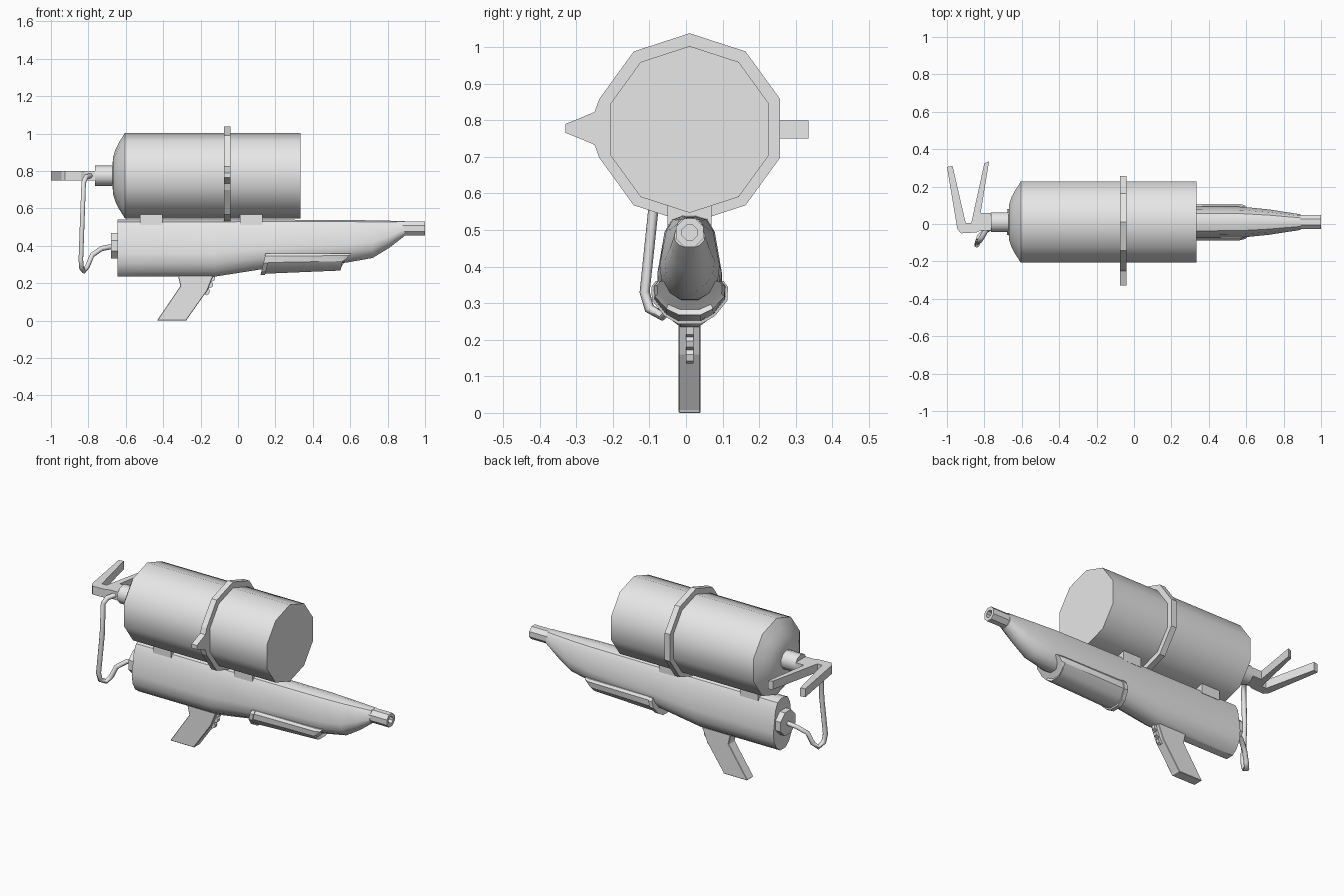
import bpy, bmesh
from math import sin, cos, pi, radians

cube = bpy.data.objects.get("Cube")
if cube:
    bpy.data.objects.remove(cube, do_unlink=True)

grey = bpy.data.materials.new("plain grey")
grey.use_nodes = True
grey.diffuse_color = (0.8, 0.8, 0.8, 1)
grey.node_tree.nodes["Principled BSDF"].inputs["Base Color"].default_value = (0.8, 0.8, 0.8, 1)
MID = 0.01  # side-to-side centre line


def finish(obj, angle):
    bpy.ops.object.select_all(action="DESELECT")
    obj.select_set(True)
    bpy.context.view_layer.objects.active = obj
    if angle:
        bpy.ops.object.shade_smooth_by_angle(angle=radians(angle))


def loft(name, rings, angle=0):
    """Skin a list of equal point rings and cap both ends."""
    bm = bmesh.new()
    rows = [[bm.verts.new(p) for p in ring] for ring in rings]
    n = len(rows[0])
    for a, b in zip(rows, rows[1:]):
        for i in range(n):
            bm.faces.new((a[i], a[(i + 1) % n], b[(i + 1) % n], b[i]))
    bm.faces.new(rows[0])
    bm.faces.new(rows[-1])
    bmesh.ops.recalc_face_normals(bm, faces=bm.faces)
    mesh = bpy.data.meshes.new(name)
    bm.to_mesh(mesh)
    bm.free()
    mesh.materials.append(grey)
    obj = bpy.data.objects.new(name, mesh)
    bpy.context.collection.objects.link(obj)
    finish(obj, angle)
    return obj


def lathe(name, profile, z, sides, angle=40, turn=0.0):
    """Turn (x, radius) points about a lengthwise axis."""
    turns = [pi / 2 + turn - 2 * pi * i / sides for i in range(sides)]
    return loft(name, [[(x, MID + r * cos(t), z + r * sin(t)) for t in turns]
                       for x, r in profile], angle)


def mirrored(half):
    """Close a half section given from bottom to top."""
    return half + [(-y, z) for y, z in reversed(half)]


def side_plate(name, outline, half, bevel=0.0):
    """Extrude an (x, z) outline across the model."""
    obj = loft(name, [[(x, MID + s * half, z) for x, z in outline] for s in (-1, 1)])
    if bevel:
        mod = obj.modifiers.new("edge", "BEVEL")
        mod.width = bevel
        mod.segments = 1
    return obj


# Tank with domed rear, neck and valve
TANK_Z = 0.775
lathe("tank", [(-0.67, 0.07), (-0.668, 0.1), (-0.655, 0.14), (-0.635, 0.18),
               (-0.605, 0.228), (0.335, 0.228)], TANK_Z, 10)
lathe("tank_neck", [(-0.765, 0.055), (-0.66, 0.055)], TANK_Z, 10)

# Strap round the tank, with a pointed clasp on the right side
strap = [(MID + 0.26 * sin(k * pi / 5), 0.778 + 0.26 * cos(k * pi / 5)) for k in range(10)]
clasp = [(-0.25, 0.045), (-0.285, 0.03), (-0.33, 0.012)]
strap[8:8] = [(y, 0.778 - h) for y, h in clasp] + [(y, 0.778 + h) for y, h in reversed(clasp)]
loft("tank_strap", [[(x, y, z) for y, z in strap] for x in (-0.075, -0.04)])

# Forked lever at the valve
lever = [(-0.765, 0.06), (-0.82, 0.06), (-0.775, 0.335), (-0.8, 0.325), (-0.87, 0.005),
         (-0.9, 0.005), (-0.97, 0.31), (-1.0, 0.305), (-0.945, -0.025), (-0.925, -0.05),
         (-0.84, -0.045), (-0.82, -0.035), (-0.765, -0.035)]
loft("valve_lever", [[(x, y, z) for x, y in lever] for z in (0.75, 0.8)])

# Main body, lofted from one half section (width, height fractions)
SECTION = [(0.28, 0), (0.65, 0.08), (0.94, 0.23), (1, 0.41), (0.78, 0.83), (0.55, 0.96), (0.2, 1)]
stations = [(-0.645, 0.235, 0.54, 0.088), (-0.125, 0.235, 0.54, 0.088),
            (0.13, 0.275, 0.54, 0.088), (0.58, 0.31, 0.538, 0.082),
            (0.72, 0.335, 0.536, 0.068), (0.81, 0.39, 0.534, 0.054), (0.89, 0.452, 0.532, 0.042)]
loft("body", [[(x, MID + w * y, lo + (hi - lo) * z) for y, z in mirrored(SECTION)]
              for x, lo, hi, w in stations], 35)

# Hollow muzzle and rear cap
lathe("muzzle", [(0.88, 0.041), (1.0, 0.041), (1.0, 0.022), (0.91, 0.022)], 0.493, 8, 0, pi / 8)
lathe("rear_cap", [(-0.68, 0.075), (-0.64, 0.075)], 0.4, 8, 0, pi / 8)

# Wrap-round foregrip with sloped ends and a rear flange
GRIP = [(0.03, 0.25), (0.065, 0.27), (0.097, 0.31), (0.099, 0.345), (0.088, 0.36)]


def grip_ring(x, slope, scale, lift):
    return [(x + slope * (z - 0.36), MID + y * scale, 0.36 + (z - 0.36) * scale + lift * (0.36 - z))
            for y, z in mirrored(GRIP)]


loft("foregrip", [grip_ring(0.15, 0.25, 1, 0), grip_ring(0.57, 0.2, 0.98, 0.14),
                  grip_ring(0.605, 0.6, 0.9, 0.2)], 30)
loft("foregrip_flange", [grip_ring(0.148, 0.25, 1.06, 0), grip_ring(0.172, 0.25, 1.06, 0)])

# Mounts between tank and body
for name, x in (("rear_mount", -0.465), ("front_mount", 0.07)):
    side_plate(name, [(x - 0.06, 0.51), (x + 0.06, 0.51), (x + 0.06, 0.567), (x - 0.06, 0.567)], 0.06)

# Handle and ridged trigger
side_plate("handle", [(-0.325, 0.26), (-0.308, 0.185), (-0.43, 0.005), (-0.43, 0), (-0.275, 0),
                      (-0.272, 0.008), (-0.165, 0.16), (-0.125, 0.26)], 0.03, 0.004)
side_plate("trigger", [(-0.2, 0.16), (-0.17, 0.135), (-0.155, 0.142), (-0.15, 0.16),
                       (-0.157, 0.172), (-0.137, 0.18), (-0.132, 0.196), (-0.142, 0.208),
                       (-0.125, 0.215), (-0.12, 0.25), (-0.18, 0.25)], 0.01)

# Hose from the valve to the rear cap
path = [(-0.79, -0.03, 0.775), (-0.812, -0.07, 0.768), (-0.825, -0.09, 0.74), (-0.832, -0.09, 0.55),
        (-0.84, -0.113, 0.33), (-0.838, -0.1, 0.285), (-0.825, -0.065, 0.265), (-0.805, -0.045, 0.29),
        (-0.78, -0.03, 0.35), (-0.73, 0.0, 0.385), (-0.67, 0.01, 0.397)]
curve = bpy.data.curves.new("hose", "CURVE")
curve.dimensions = "3D"
curve.bevel_depth = 0.014
curve.bevel_resolution = 1
curve.use_fill_caps = True
spline = curve.splines.new("POLY")
spline.points.add(len(path) - 1)
for point, co in zip(spline.points, path):
    point.co = (*co, 1)
curve.materials.append(grey)
hose = bpy.data.objects.new("hose", curve)
bpy.context.collection.objects.link(hose)
finish(hose, 0)
bpy.ops.object.convert(target="MESH")
finish(bpy.context.object, 65)
